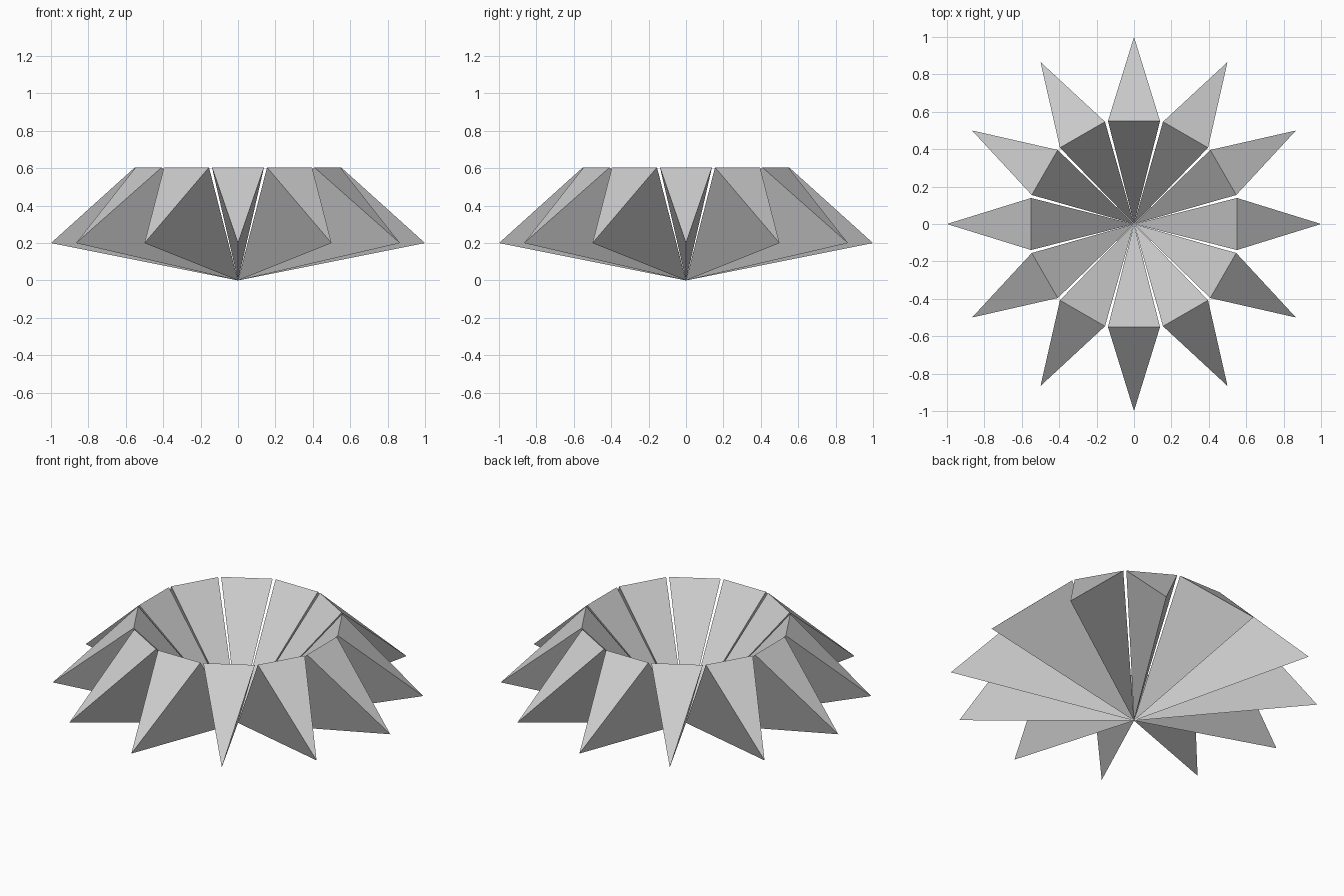
import bpy
import math

if "Cube" in bpy.data.objects:
    bpy.data.objects.remove(bpy.data.objects["Cube"])

# One petal: a tetrahedron with a pointed foot, a raised rim edge and an outer tip
FOOT = (0, 0, 0)
TIP = (1.0, 0, 0.2)
RIM_RIGHT = (0.551, -0.139, 0.605)
RIM_LEFT = (0.551, 0.139, 0.605)

mesh = bpy.data.meshes.new("petal")
mesh.from_pydata(
    [FOOT, TIP, RIM_RIGHT, RIM_LEFT], [],
    [(0, 2, 3),   # inner bowl face
     (1, 3, 2),   # outer sloping face
     (0, 1, 2),   # right flank
     (0, 3, 1)])  # left flank
mesh.update()

# Ring of twelve petals sharing the same foot point
COUNT = 12
for i in range(COUNT):
    petal = bpy.data.objects.new(f"petal_{i + 1}", mesh)
    petal.rotation_euler.z = i * math.tau / COUNT
    bpy.context.collection.objects.link(petal)
